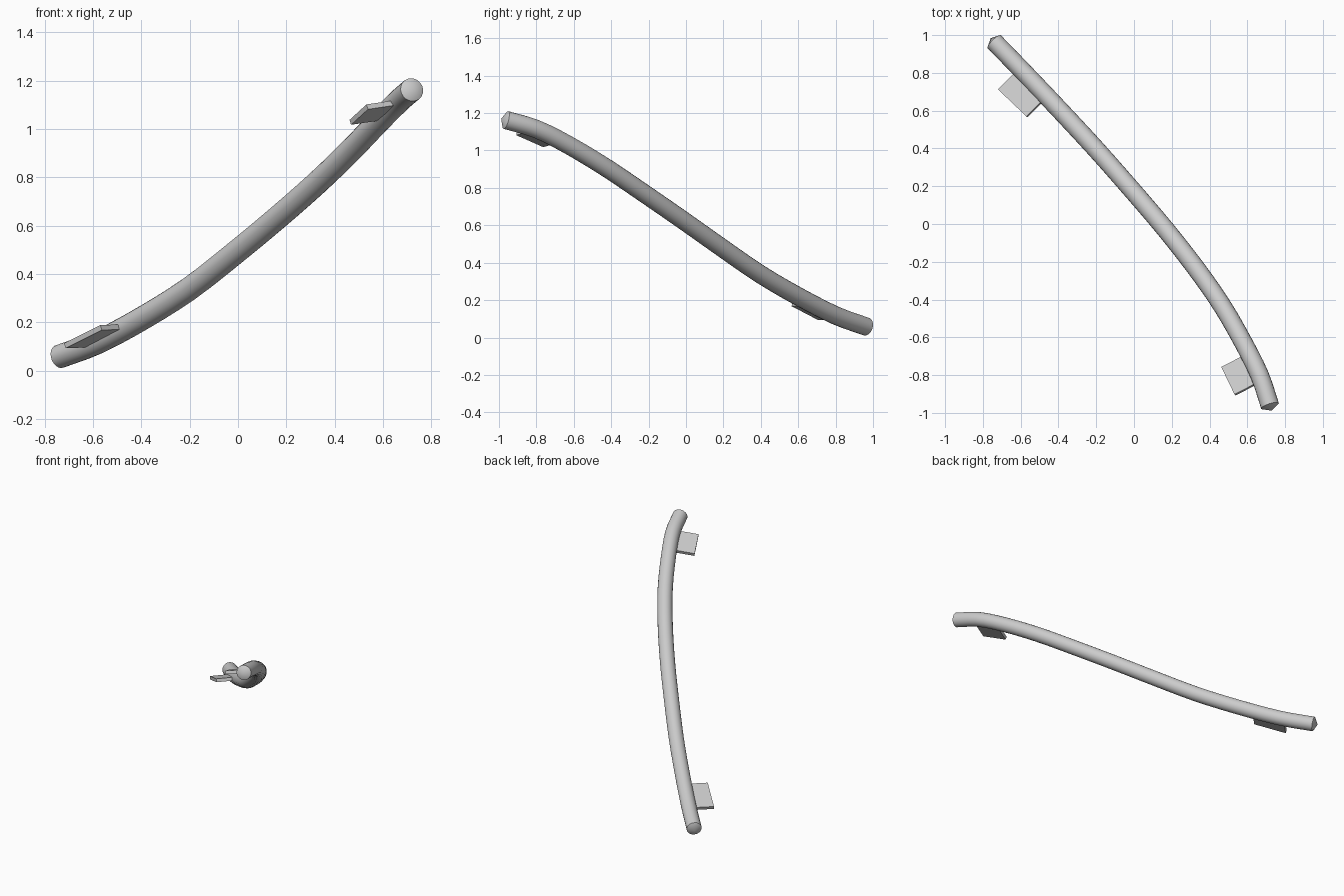
import bpy, bmesh
from mathutils import Vector

if "Cube" in bpy.data.objects:
    bpy.data.objects.remove(bpy.data.objects["Cube"])

# Centreline of the handrail, lower end to upper end
PATH = [Vector(p) for p in (
    (-0.74, 0.965, 0.058), (-0.58, 0.80, 0.118), (-0.39, 0.60, 0.22),
    (-0.20, 0.395, 0.34), (-0.015, 0.185, 0.485), (0.16, -0.02, 0.63),
    (0.325, -0.23, 0.775), (0.465, -0.43, 0.91), (0.58, -0.63, 1.03),
    (0.665, -0.80, 1.115), (0.72, -0.963, 1.163))]


def smooth_path(pts, steps=3):
    ext = [2 * pts[0] - pts[1]] + pts + [2 * pts[-1] - pts[-2]]
    out = []
    for i in range(1, len(ext) - 2):
        a, b, c, d = ext[i - 1:i + 3]
        for s in range(steps):
            t = s / steps
            out.append(0.5 * (2 * b + (c - a) * t + (2 * a - 5 * b + 4 * c - d) * t**2
                              + (3 * b - a - 3 * c + d) * t**3))
    return out + [pts[-1]]


def finish(name, bm):
    bmesh.ops.recalc_face_normals(bm, faces=bm.faces)
    mesh = bpy.data.meshes.new(name)
    bm.to_mesh(mesh)
    bm.free()
    ob = bpy.data.objects.new(name, mesh)
    bpy.context.collection.objects.link(ob)
    bpy.ops.object.select_all(action='DESELECT')
    ob.select_set(True)
    bpy.context.view_layer.objects.active = ob
    return ob


def make_rail(radius=0.049, sides=20, dome=0.027):
    from math import cos, sin, tau
    pts = smooth_path(PATH)
    bm = bmesh.new()
    rings = []
    for i, p in enumerate(pts):
        t = (pts[min(i + 1, len(pts) - 1)] - pts[max(i - 1, 0)]).normalized()
        u = t.cross(Vector((0, 0, 1))).normalized()
        v = u.cross(t)
        rings.append([bm.verts.new(p + radius * (u * cos(tau * k / sides) + v * sin(tau * k / sides)))
                      for k in range(sides)])
    for r, s in zip(rings, rings[1:]):
        for k in range(sides):
            n = (k + 1) % sides
            bm.faces.new((r[k], r[n], s[n], s[k]))
    # shallow pointed end caps
    for ring, p, q in ((rings[0], pts[0], pts[1]), (rings[-1], pts[-1], pts[-2])):
        tip = bm.verts.new(p + dome * (p - q).normalized())
        for k in range(sides):
            bm.faces.new((ring[k], ring[(k + 1) % sides], tip))
    finish("handrail", bm)
    bpy.ops.object.shade_smooth_by_angle(angle=0.7)


def make_bracket(name, corners, thick=0.022):
    c = [Vector(p) for p in corners]
    n = (c[1] - c[0]).cross(c[3] - c[0]).normalized() * thick / 2
    bm = bmesh.new()
    top = [bm.verts.new(p + n) for p in c]
    low = [bm.verts.new(p - n) for p in c]
    bm.faces.new(top)
    bm.faces.new(low[::-1])
    for k in range(4):
        m = (k + 1) % 4
        bm.faces.new((top[k], low[k], low[m], top[m]))
    finish(name, bm)


make_rail()
# Flat mounting plates on the wall side: outer edge, then edge buried in the rail
make_bracket("lower_bracket", ((-0.717, 0.71, 0.103), (-0.567, 0.567, 0.178),
                               (-0.455, 0.68, 0.182), (-0.605, 0.823, 0.107)))
make_bracket("upper_bracket", ((0.465, -0.76, 1.028), (0.535, -0.905, 1.092),
                               (0.67, -0.835, 1.112), (0.60, -0.69, 1.048)))
